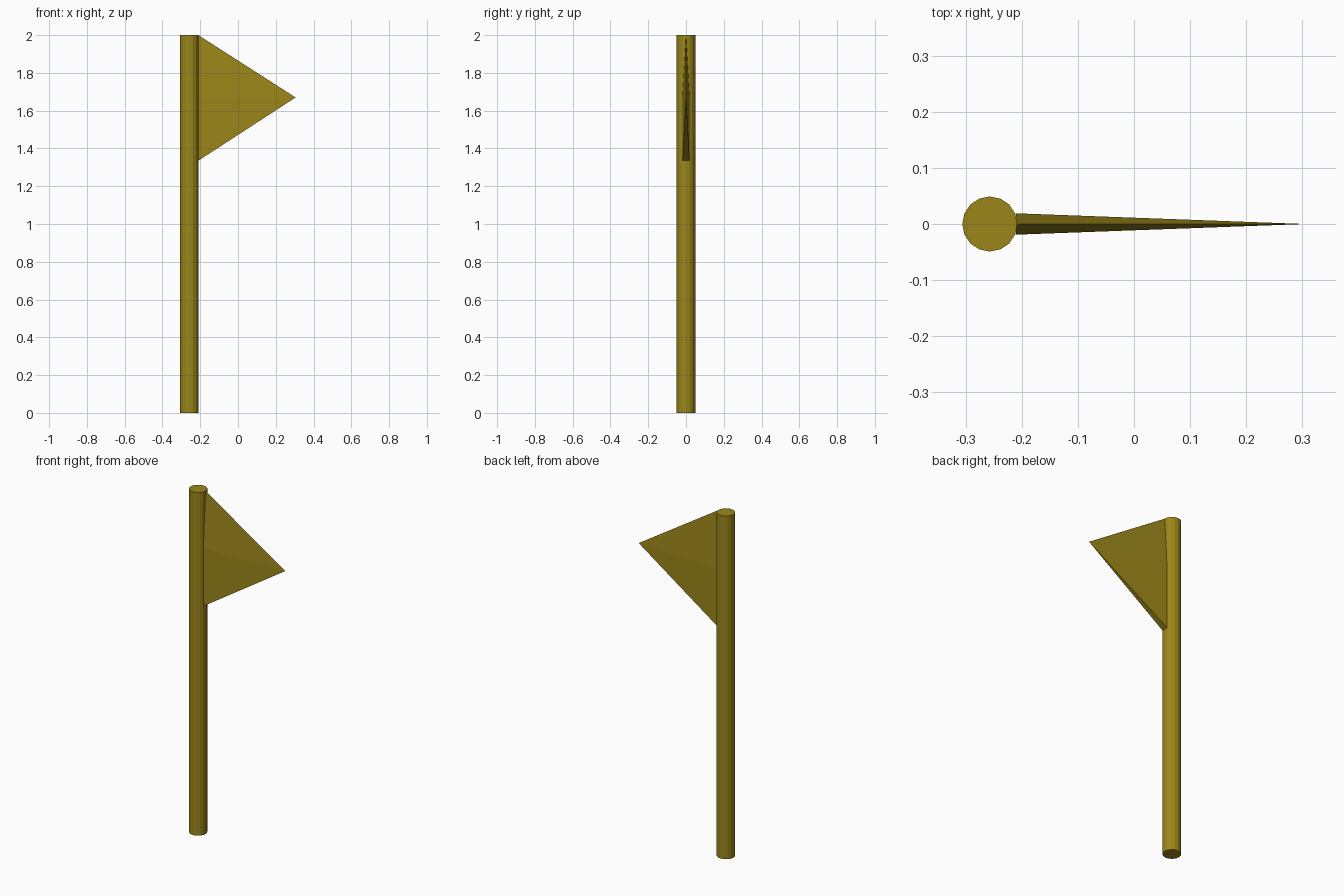
import bpy, bmesh

if "Cube" in bpy.data.objects:
    bpy.data.objects.remove(bpy.data.objects["Cube"])

mat = bpy.data.materials.new("olive_gold")
mat.diffuse_color = (0.33, 0.24, 0.01, 1)
mat.use_nodes = True
mat.node_tree.nodes["Principled BSDF"].inputs["Base Color"].default_value = mat.diffuse_color

POLE_X, POLE_R, HEIGHT = -0.257, 0.049, 2.0

# Pole: low-poly 16-sided cylinder
bpy.ops.mesh.primitive_cylinder_add(vertices=16, radius=POLE_R, depth=HEIGHT,
                                    location=(POLE_X, 0, HEIGHT / 2),
                                    rotation=(0, 0, 1.5707963))
pole = bpy.context.object
pole.name = "pole"
pole.data.materials.append(mat)

# Pennant: thin ridged wedge, its house-shaped base at the pole, tapering to a tip
base_x, tip = -0.21, (0.305, 0, 1.67)
profile = [(0, 2.0), (-0.019, 1.67), (-0.019, 1.335), (0.019, 1.335), (0.019, 1.67)]

bm = bmesh.new()
base = [bm.verts.new((base_x, y, z)) for y, z in profile]
apex = bm.verts.new(tip)
bm.faces.new(base)
for a, b in zip(base, base[1:] + base[:1]):
    bm.faces.new((a, b, apex))
bmesh.ops.recalc_face_normals(bm, faces=bm.faces)
mesh = bpy.data.meshes.new("pennant")
bm.to_mesh(mesh)
bm.free()
mesh.materials.append(mat)
pennant = bpy.data.objects.new("pennant", mesh)
bpy.context.collection.objects.link(pennant)
